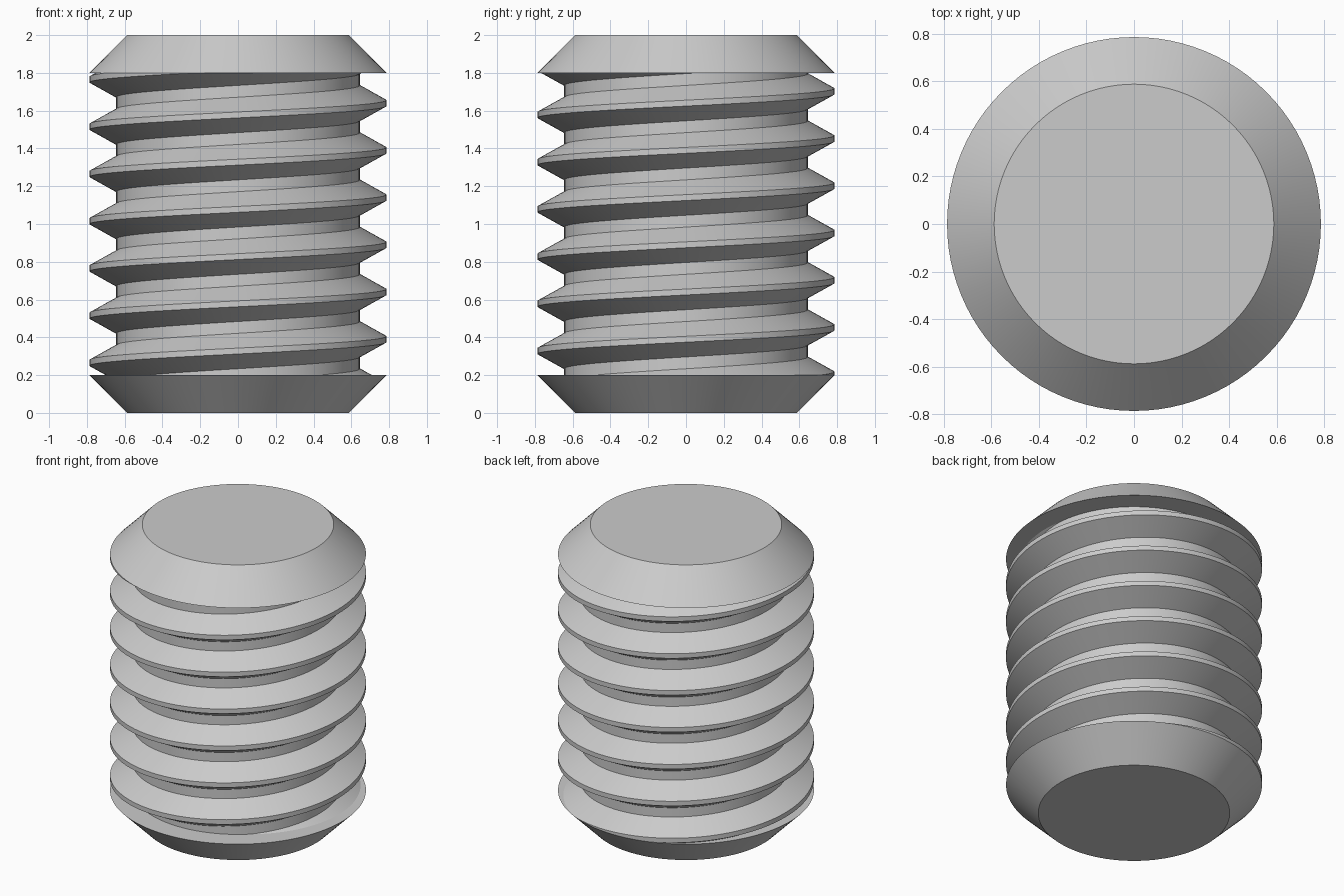
import bpy, bmesh
from math import cos, sin, tau, radians
from mathutils import Matrix, Vector

cube = bpy.data.objects.get("Cube")
if cube:
    bpy.data.objects.remove(cube, do_unlink=True)

SEGMENTS = 96
HEIGHT = 2.0
CHAMFER = 0.2
CREST_R, ROOT_R, END_R = 0.786, 0.645, 0.588
PITCH = 0.25
CREST_Z = 0.14          # crest height of the first turn at the +x side

steel = bpy.data.materials.new("Grey steel")
steel.use_nodes = True
colour = (0.6, 0.6, 0.6, 1)
steel.diffuse_color = colour
steel.node_tree.nodes["Principled BSDF"].inputs["Base Color"].default_value = colour


def add_object(name, bm):
    bmesh.ops.recalc_face_normals(bm, faces=bm.faces)
    mesh = bpy.data.meshes.new(name)
    bm.to_mesh(mesh)
    bm.free()
    mesh.materials.append(steel)
    obj = bpy.data.objects.new(name, mesh)
    bpy.context.collection.objects.link(obj)
    bpy.ops.object.select_all(action='DESELECT')
    obj.select_set(True)
    bpy.context.view_layer.objects.active = obj
    bpy.ops.object.shade_smooth_by_angle(angle=radians(25))


# Chamfered ends: closed truncated cones
def add_end(name, low_r, high_r, z):
    bm = bmesh.new()
    bmesh.ops.create_cone(bm, cap_ends=True, segments=SEGMENTS,
                          radius1=low_r, radius2=high_r, depth=CHAMFER,
                          matrix=Matrix.Translation((0, 0, z)))
    add_object(name, bm)


add_end("bottom_chamfer", END_R, CREST_R, CHAMFER / 2)
add_end("top_chamfer", CREST_R, END_R, HEIGHT - CHAMFER / 2)

# Right-handed thread: one pitch of the profile swept up a helix
crest, flank = PITCH / 16, PITCH * 7 / 16 - PITCH / 8
profile = [(CREST_R, -crest), (CREST_R, crest), (ROOT_R, crest + flank),
           (ROOT_R, PITCH - crest - flank), (CREST_R, PITCH - crest)]
bm = bmesh.new()
previous = None
for i in range(-2 * SEGMENTS, 8 * SEGMENTS + 1):
    angle = tau * i / SEGMENTS
    rise = CREST_Z + PITCH * i / SEGMENTS
    ring = [bm.verts.new((r * cos(angle), r * sin(angle), z + rise))
            for r, z in profile]
    if previous:
        for j in range(len(profile) - 1):
            bm.faces.new((previous[j], ring[j], ring[j + 1], previous[j + 1]))
    previous = ring
bmesh.ops.remove_doubles(bm, verts=bm.verts, dist=0.0005)

# Trim the thread level with the two ends
for z, direction in ((CHAMFER, -1), (HEIGHT - CHAMFER, 1)):
    bmesh.ops.bisect_plane(bm, geom=bm.verts[:] + bm.edges[:] + bm.faces[:],
                           plane_co=(0, 0, z), plane_no=Vector((0, 0, direction)),
                           clear_outer=True)
add_object("thread", bm)
